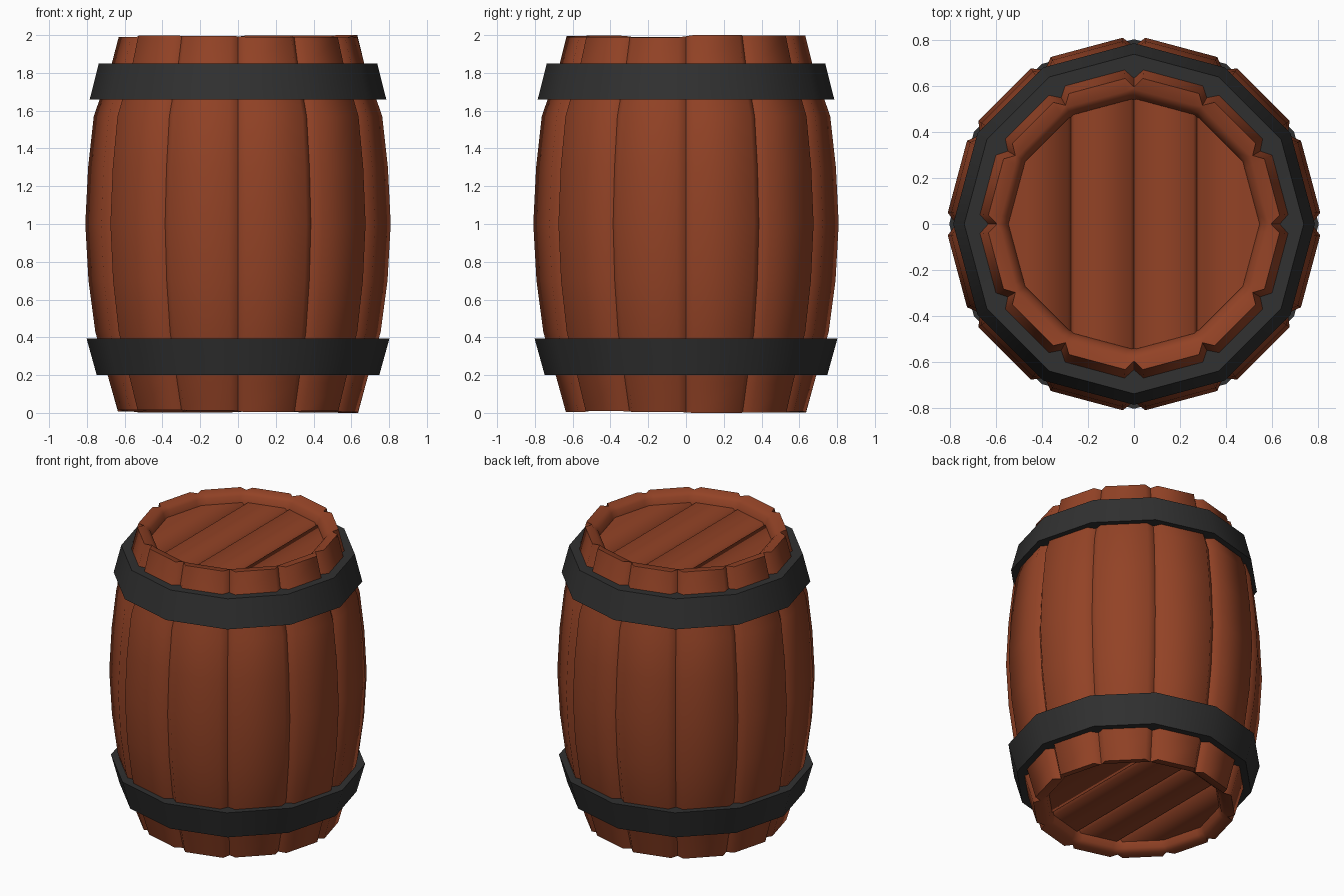
import bpy, math, random

if "Cube" in bpy.data.objects:
    bpy.data.objects.remove(bpy.data.objects["Cube"])

random.seed(4)
N = 12  # staves


def material(name, rgb):
    m = bpy.data.materials.new(name)
    m.diffuse_color = (*rgb, 1)
    m.use_nodes = True
    m.node_tree.nodes["Principled BSDF"].inputs["Base Color"].default_value = m.diffuse_color
    return m


WOOD = material("reddish_brown_wood", (0.29, 0.055, 0.019))
IRON = material("dark_iron", (0.03, 0.03, 0.03))


def make(name, verts, faces, mat, angle):
    me = bpy.data.meshes.new(name)
    me.from_pydata(verts, [], faces)
    ob = bpy.data.objects.new(name, me)
    bpy.context.collection.objects.link(ob)
    me.materials.append(mat)
    bpy.ops.object.select_all(action='DESELECT')
    ob.select_set(True)
    bpy.context.view_layer.objects.active = ob
    bpy.ops.object.mode_set(mode='EDIT')
    bpy.ops.mesh.select_all(action='SELECT')
    bpy.ops.mesh.normals_make_consistent(inside=False)
    bpy.ops.object.mode_set(mode='OBJECT')
    bpy.ops.object.shade_smooth_by_angle(angle=math.radians(angle))
    return ob


def loft(name, rings, mat, angle):
    """Skin a closed loop of rings (a ring-shaped solid)."""
    n, m = len(rings[0]), len(rings)
    faces = [(i * n + j, i * n + (j + 1) % n,
              (i + 1) % m * n + (j + 1) % n, (i + 1) % m * n + j)
             for i in range(m) for j in range(n)]
    return make(name, [v for r in rings for v in r], faces, mat, angle)


def polar(r, deg, z):
    a = math.radians(deg)
    return (r * math.cos(a), r * math.sin(a), z)


STEP = 360 / N
GAP = 3.5  # half angle of the groove between staves


def stave_ring(r, z, jitter=None):
    """Outer ring: flat staves separated by V grooves."""
    pts = []
    for k in range(N):
        j0, j1 = (jitter[k - 1], jitter[k]) if jitter else (0, 0)
        a = k * STEP
        pts += [polar(r, a - GAP, z + j0),
                polar(r - 0.038, a, z + (j0 + j1) / 2),
                polar(r, a + GAP, z + j1)]
    return pts


def rim_ring(r, z):
    """Inner ring: plain 12-gon with points matching the staves."""
    edge = r * math.cos(math.radians(15)) / math.cos(math.radians(15 - GAP))
    pts = []
    for k in range(N):
        a = k * STEP
        pts += [polar(edge, a - GAP, z), polar(r, a, z), polar(edge, a + GAP, z)]
    return pts


# Staves with bulging profile and rounded inner rims at both ends
low = [random.uniform(0.0, 0.018) for _ in range(N)]
high = [-random.uniform(0.0, 0.014) for _ in range(N)]
low[0], high[0] = 0, 0
profile = [(0.16, .68), (0.43, .757), (0.7, .793), (1.0, .81),
           (1.3, .795), (1.57, .765), (1.84, .672)]
rings = [stave_ring(.637, 0, low)]
rings += [stave_ring(r, z) for z, r in profile]
rings += [stave_ring(.633, 2, high)]
rings += [rim_ring(.585, 1.985), rim_ring(.558, 1.965), rim_ring(.54, 1.9),
          rim_ring(.54, 0.1), rim_ring(.558, 0.035), rim_ring(.585, 0.015)]
loft("staves", rings, WOOD, 60)

# Iron hoops
for name, section in (
        ("upper_hoop", [(.785, 1.66), (.737, 1.85), (.61, 1.845), (.66, 1.665)]),
        ("lower_hoop", [(.748, .2), (.802, .395), (.66, .39), (.61, .205)])):
    loft(name, [[polar(r, k * STEP, z) for k in range(N)] for r, z in section],
         IRON, 40)


def half_chord(x, r=0.545):
    """Half length of the 12-gon head at position x."""
    c = [polar(r, k * STEP, 0) for k in range(7)]
    for a, b in zip(c, c[1:]):
        if b[0] - 1e-6 <= x <= a[0] + 1e-6:
            t = (x - a[0]) / (b[0] - a[0])
            return a[1] + t * (b[1] - a[1])
    return 0


# Heads: four planks with V grooves, top and bottom
cols = [(-.545, 0), (-.472, 0)]
for s in (-.2725, 0, .2725):
    cols += [(s - .015, 0), (s, -.03), (s + .015, 0)]
cols += [(.472, 0), (.545, 0)]
for name, z0, up in (("top_head", 1.925, 1), ("bottom_head", 0.075, -1)):
    verts, n = [], len(cols)
    for dz in (0, -.07):
        for x, d in cols:
            h = max(half_chord(x), 0.001)
            z = z0 + up * (dz if dz else d)
            verts += [(x, -h, z), (x, h, z)]
    faces = []
    for i in range(n - 1):
        a, b = 2 * i, 2 * n + 2 * i
        faces += [(a, a + 2, a + 3, a + 1), (b, b + 1, b + 3, b + 2),
                  (a, b, b + 2, a + 2), (a + 1, a + 3, b + 3, b + 1)]
    e = 2 * n
    faces += [(0, 1, e + 1, e), (e - 2, 2 * e - 2, 2 * e - 1, e - 1)]
    make(name, verts, faces, WOOD, 70)
